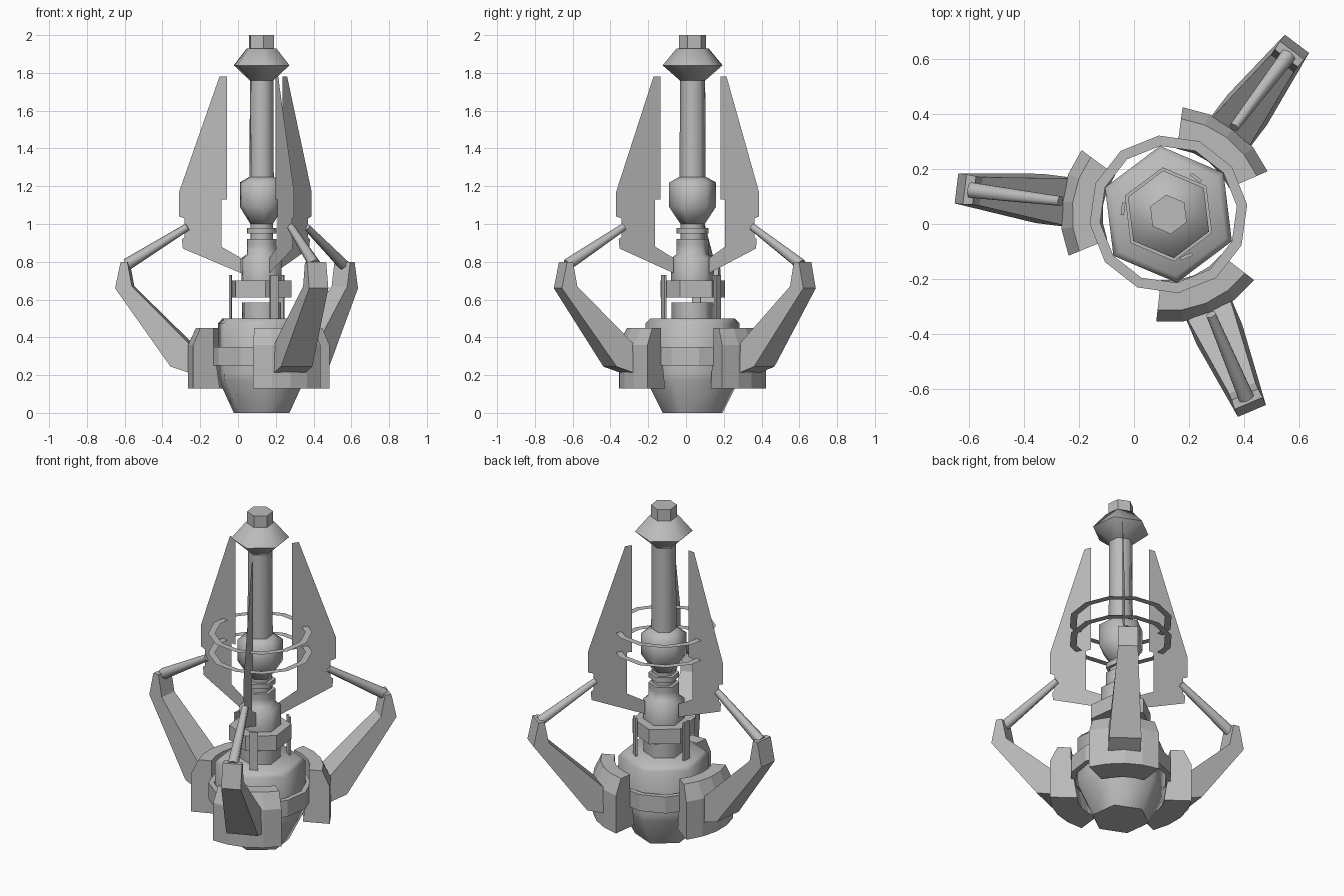
import bpy, bmesh, math
from mathutils import Vector, Matrix

cube = bpy.data.objects.get("Cube")
if cube:
    bpy.data.objects.remove(cube, do_unlink=True)

AXIS = Vector((0.125, 0.035, 0))
ARMS = {"left_rear": 53, "right": 173, "left_front": 293}
HEX_TURN = math.radians(97)

grey = bpy.data.materials.new("plain_grey")
grey.use_nodes = True
COLOUR = (0.5, 0.5, 0.5, 1)
grey.diffuse_color = COLOUR
grey.node_tree.nodes["Principled BSDF"].inputs["Base Color"].default_value = COLOUR


def finish(name, bm, smooth=None, weld=True):
    """Turn a bmesh into a named object standing on the common axis."""
    if weld:
        bmesh.ops.remove_doubles(bm, verts=bm.verts, dist=1e-5)
    bmesh.ops.recalc_face_normals(bm, faces=bm.faces)
    mesh = bpy.data.meshes.new(name)
    bm.to_mesh(mesh)
    bm.free()
    mesh.materials.append(grey)
    obj = bpy.data.objects.new(name, mesh)
    obj.location = AXIS
    bpy.context.collection.objects.link(obj)
    if smooth:
        bpy.ops.object.select_all(action='DESELECT')
        obj.select_set(True)
        bpy.context.view_layer.objects.active = obj
        bpy.ops.object.shade_smooth_by_angle(angle=math.radians(smooth))
    return obj


def sweep(name, profile, sides, start, span=math.tau, loop=False, smooth=None):
    """Revolve a (radius, z) profile; partial spans get end caps."""
    bm = bmesh.new()
    full = span >= math.tau
    cols = []
    for i in range(sides if full else sides + 1):
        a = start + span * i / sides
        cols.append([bm.verts.new((r * math.cos(a), r * math.sin(a), z)) for r, z in profile])
    n = len(profile)
    for i in range(sides):
        a, b = cols[i], cols[(i + 1) % len(cols)]
        for j in range(n if loop else n - 1):
            k = (j + 1) % n
            bm.faces.new((a[j], b[j], b[k], a[k]))
    if not full:
        bm.faces.new(cols[0])
        bm.faces.new(cols[-1])
    elif not loop:
        bm.faces.new([c[0] for c in cols])
        bm.faces.new([c[-1] for c in cols])
    return finish(name, bm, smooth)


def hex_part(name, profile, smooth=61):
    return sweep(name, profile, 6, HEX_TURN, smooth=smooth)


def radial_point(r, side, z, deg):
    return Matrix.Rotation(math.radians(deg), 3, 'Z') @ Vector((r, side, z))


def slab(name, profile, deg):
    """Solid from (radius, z, half width) points, mirrored across the arm plane."""
    bm = bmesh.new()
    a, b = [[bm.verts.new(radial_point(r, s * w, z, deg)) for r, z, w in profile] for s in (1, -1)]
    bm.faces.new(a)
    bm.faces.new(b)
    n = len(profile)
    for i in range(n):
        j = (i + 1) % n
        bm.faces.new((a[i], a[j], b[j], b[i]))
    return finish(name, bm)


# Bulbous base and the column standing on it
hex_part("base_body", [(0.16, 0), (0.245, 0.17), (0.25, 0.21), (0.25, 0.475), (0.225, 0.5)])
hex_part("base_neck", [(0.112, 0.49), (0.112, 0.585)])
hex_part("collar", [(0.172, 0.61), (0.172, 0.70)], smooth=None)
hex_part("column_socket", [(0.115, 0.70), (0.115, 0.82), (0.085, 0.84), (0.085, 0.89)])
hex_part("column_core", [(0.065, 0.88), (0.065, 1.01)])
for i in range(2):
    z = 0.89 + 0.06 * i
    hex_part(f"column_ring_{i}", [(0.085, z), (0.085, z + 0.03)])
hex_part("lower_bulb", [(0.065, 1.0), (0.125, 1.09), (0.125, 1.22), (0.07, 1.25)])
hex_part("shaft", [(0.07, 1.24), (0.067, 1.77)])
hex_part("upper_bulb", [(0.068, 1.76), (0.16, 1.84), (0.085, 1.93)])
hex_part("tip", [(0.072, 1.925), (0.072, 2.0)], smooth=None)

# Band joining the clamps
sweep("base_band", [(0.255, 0.25), (0.285, 0.25), (0.285, 0.35), (0.255, 0.35)],
      12, math.radians(7), loop=True)

# Two flat halo rings through the fins
for z, label in ((1.14, "lower"), (1.26, "upper")):
    bm = bmesh.new()
    rings = []
    for r in (0.25, 0.288):
        rings.append([bm.verts.new((r * math.cos(a), r * math.sin(a), z))
                      for a in [math.radians(7 + 30 * i) for i in range(12)]])
    for i in range(12):
        j = (i + 1) % 12
        bm.faces.new((rings[0][i], rings[1][i], rings[1][j], rings[0][j]))
    finish(f"{label}_halo", bm)

ARM = [(0.38, 0.37, 0.085), (0.685, 0.67, 0.052), (0.71, 0.80, 0.052), (0.745, 0.80, 0.055),
       (0.775, 0.66, 0.055), (0.475, 0.245, 0.09), (0.37, 0.21, 0.09)]
FIN = [(0.185, 1.78), (0.225, 1.78), (0.44, 1.17), (0.44, 1.04), (0.41, 1.03), (0.41, 0.93),
       (0.425, 0.92), (0.42, 0.87), (0.11, 0.74), (0.11, 0.82), (0.215, 0.88),
       (0.215, 1.13), (0.185, 1.13)]
CLAMP = [(0.24, 0.13), (0.392, 0.13), (0.392, 0.36), (0.35, 0.45), (0.275, 0.45), (0.275, 0.36)]

for side, deg in ARMS.items():
    # Clamp gripping the base
    sweep(f"{side}_clamp", CLAMP, 4, math.radians(deg - 29.5), math.radians(59), loop=True)
    # Bent outer arm
    slab(f"{side}_arm", ARM, deg)
    # Thin strut bridging base and collar
    slab(f"{side}_strut", [(r, z, 0.023) for r, z in
                           ((0.16, 0.49), (0.172, 0.49), (0.172, 0.73), (0.16, 0.73))], deg)
    # Paper-thin upright fin
    bm = bmesh.new()
    bm.faces.new([bm.verts.new(radial_point(r, 0, z, deg)) for r, z in FIN])
    finish(f"{side}_fin", bm)
    # Rod from fin to elbow
    bm = bmesh.new()
    low, high = radial_point(0.72, 0, 0.785, deg), radial_point(0.395, 0, 0.985, deg)
    way = high - low
    place = Matrix.Translation((low + high) / 2) @ way.to_track_quat('Z', 'Y').to_matrix().to_4x4()
    bmesh.ops.create_cone(bm, cap_ends=True, segments=6, radius1=0.032, radius2=0.02,
                          depth=way.length, matrix=place)
    finish(f"{side}_rod", bm, smooth=61)
